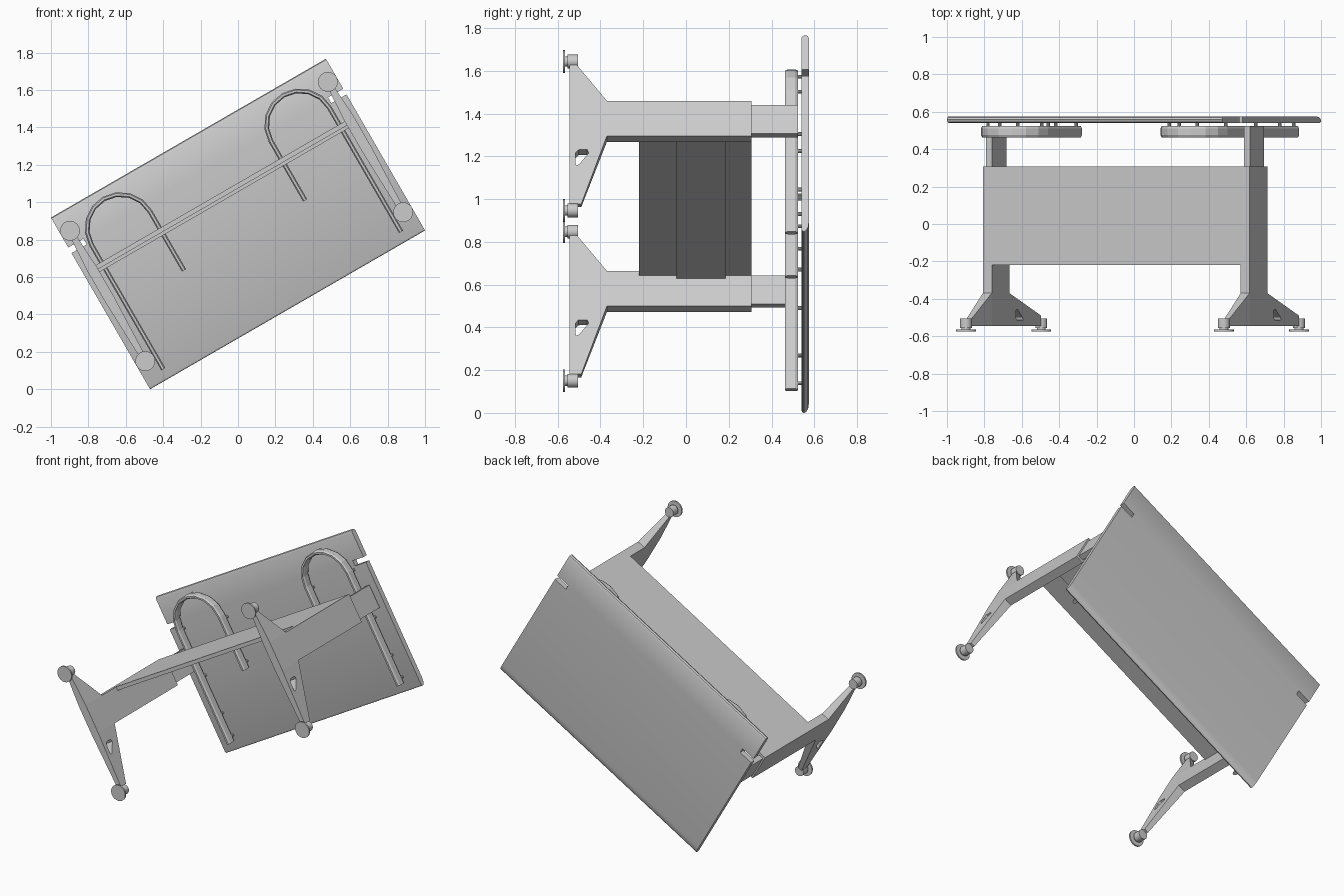
import bpy, bmesh, math
from mathutils import Vector

if "Cube" in bpy.data.objects:
    bpy.data.objects.remove(bpy.data.objects["Cube"])

# The desk lies on its side, turned 30 degrees: u = length, v = depth, w = desk height
C, S = math.cos(math.radians(30)), math.sin(math.radians(30))
MID_Z = 0.8835


def place(u, v, w):
    return Vector((u * C - v * S, w, MID_Z + u * S + v * C))


grey = bpy.data.materials.new("grey")
grey.diffuse_color = (0.6, 0.6, 0.6, 1)
grey.use_nodes = True
grey.node_tree.nodes["Principled BSDF"].inputs["Base Color"].default_value = grey.diffuse_color


def loft(name, rings, smooth=False):
    """Solid through a list of equal rings of (u, v, w) points."""
    bm = bmesh.new()
    loops = [[bm.verts.new(place(*p)) for p in ring] for ring in rings]
    n = len(loops[0])
    for a, b in zip(loops, loops[1:]):
        for i in range(n):
            j = (i + 1) % n
            bm.faces.new((a[i], a[j], b[j], b[i]))
    bm.faces.new(loops[0])
    bm.faces.new(loops[-1])
    bmesh.ops.recalc_face_normals(bm, faces=bm.faces)
    mesh = bpy.data.meshes.new(name)
    bm.to_mesh(mesh)
    bm.free()
    mesh.materials.append(grey)
    ob = bpy.data.objects.new(name, mesh)
    bpy.context.collection.objects.link(ob)
    if smooth:
        bpy.ops.object.select_all(action='DESELECT')
        bpy.context.view_layer.objects.active = ob
        ob.select_set(True)
        bpy.ops.object.shade_smooth_by_angle(angle=math.radians(35))
    return ob


def prism(name, profile, u0, u1, smooth=False):
    """Profile of (v, w) points extruded along the desk length."""
    return loft(name, [[(u, v, w) for v, w in profile] for u in (u0, u1)], smooth)


def box(name, u0, u1, v0, v1, w0, w1):
    return prism(name, [(v0, w0), (v1, w0), (v1, w1), (v0, w1)], u0, u1)


def cylinder(name, u, v, r, w0, w1, n=24):
    ring = [(u + r * math.cos(k * math.tau / n), v + r * math.sin(k * math.tau / n))
            for k in range(n)]
    return loft(name, [[(a, b, w) for a, b in ring] for w in (w0, w1)], True)


def cut(ob, cutter):
    mod = ob.modifiers.new("cut", 'BOOLEAN')
    mod.operation = 'DIFFERENCE'
    mod.solver = 'EXACT'
    mod.object = cutter
    cutter.hide_render = True
    bpy.context.view_layer.objects.active = ob
    bpy.ops.object.modifier_apply(modifier=mod.name)
    bpy.data.objects.remove(cutter)


# Tabletop with rounded long edges and a cable slot at each end
top = prism("tabletop", [
    (-0.518, 0.54), (-0.528, 0.545), (-0.53, 0.553), (-0.524, 0.563), (-0.508, 0.571),
    (-0.48, 0.575), (0.513, 0.575), (0.525, 0.569), (0.53, 0.558), (0.525, 0.546),
    (0.513, 0.54)], -0.849, 0.849, True)
for s in (-1, 1):
    cut(top, box("slot_cutter", s * 0.755, s * 0.9, 0.31, 0.345, 0.5, 0.6))

# Privacy panel with its raised cable box
box("panel", -0.77, 0.77, 0.165, 0.19, -0.22, 0.307)
box("cable_box", -0.77, 0.77, 0.148, 0.167, -0.045, 0.185)


def arm(name, uc, root_v, tip_v, tip_w):
    """Foot arm getting thinner and lower towards its tip."""
    rings = []
    for v, t, w in ((root_v, 0.0275, -0.37), (tip_v, 0.015, tip_w)):
        rings.append([(uc - t, v, -0.545), (uc + t, v, -0.545), (uc + t, v, w), (uc - t, v, w)])
    return loft(name, rings)


HOLE = [(-0.09, -0.517), (-0.073, -0.503), (-0.072, -0.462), (-0.09, -0.455),
        (-0.15, -0.5), (-0.155, -0.513), (-0.145, -0.517)]

for side, s in (("left", -1), ("right", 1)):
    uc = s * 0.796
    # Telescopic column
    box(side + "_column", uc - 0.0275, uc + 0.0275, 0, 0.19, -0.545, 0.307)
    box(side + "_inner_column", uc - 0.018, uc + 0.018, 0.018, 0.172, 0.3, 0.523)

    # Foot arms, the front one pierced
    arm(side + "_back_arm", uc, 0.19, 0.39, -0.51)
    front = arm(side + "_front_arm", uc, 0, -0.36, -0.49)
    cut(front, prism("hole_cutter", HOLE, uc - 0.1, uc + 0.1))

    # Levelling feet
    for end, v in (("back", 0.418), ("front", -0.387)):
        cylinder(f"{side}_{end}_stub", uc, v, 0.032, -0.555, -0.505)
        cylinder(f"{side}_{end}_neck", uc, v, 0.024, -0.566, -0.55)
        cylinder(f"{side}_{end}_pad", uc, v, 0.053, -0.575, -0.565)

    # Hooked support rail: path points with outward normals
    mid, r, bend = 0.554, 0.18, 0.295
    path = [(mid + r, -0.472, 1, 0)]
    for k in range(9):
        a = math.pi * k / 8
        c, d = math.cos(a), math.sin(a)
        path.append((mid + r * c, bend + r * d, c, d))
    path.append((mid - r, -0.07, -1, 0))
    section = [(-0.006, 0.463), (0.006, 0.463), (0.0125, 0.475), (0.0125, 0.511),
               (0.006, 0.523), (-0.006, 0.523), (-0.0125, 0.511), (-0.0125, 0.475)]
    loft(side + "_rail", [[(s * (u + o * nu), v + o * nv, w) for o, w in section]
                          for u, v, nu, nv in path])

    # Spacer pins between rail and tabletop
    pins = [(mid + r, v) for v in (-0.436, -0.286, -0.03, 0.29)]
    pins += [(mid - r, v) for v in (-0.03, 0.27)] + [(mid, bend + r)]
    for u, v in pins:
        cylinder(side + "_pin", s * u, v, 0.009, 0.515, 0.545, 10)
